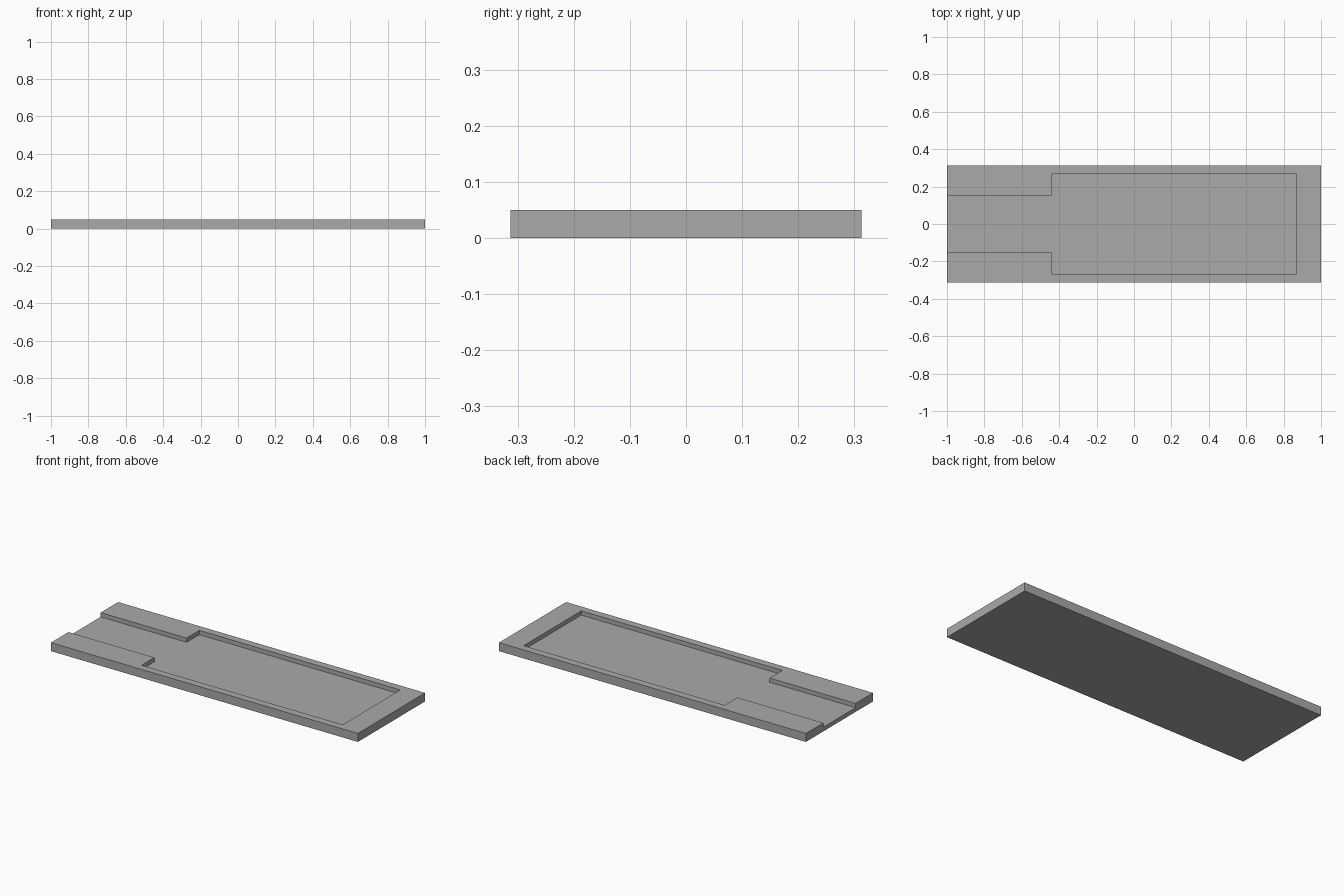
import bpy
import bmesh

cube = bpy.data.objects.get("Cube")
if cube:
    bpy.data.objects.remove(cube, do_unlink=True)

LENGTH, WIDTH, HEIGHT = 2.0, 0.625, 0.05
FLOOR = 0.025                       # height of the recess floor

grey = bpy.data.materials.new("plain grey")
grey.use_nodes = True
colour = (0.4, 0.4, 0.4, 1)
grey.diffuse_color = colour
grey.node_tree.nodes["Principled BSDF"].inputs["Base Color"].default_value = colour


def prism(name, outline, bottom, top):
    """Extrude a flat outline from bottom to top into a closed solid."""
    bm = bmesh.new()
    base = bm.faces.new([bm.verts.new((x, y, bottom)) for x, y in outline])
    result = bmesh.ops.extrude_face_region(bm, geom=[base])
    for item in result["geom"]:
        if isinstance(item, bmesh.types.BMVert):
            item.co.z = top
    bmesh.ops.recalc_face_normals(bm, faces=bm.faces)
    mesh = bpy.data.meshes.new(name)
    bm.to_mesh(mesh)
    bm.free()
    mesh.materials.append(grey)
    obj = bpy.data.objects.new(name, mesh)
    bpy.context.collection.objects.link(obj)
    return obj


def mirrored(half):
    """Complete a half outline by reflecting it across the x axis."""
    return half + [(x, -y) for x, y in reversed(half)]


# Rectangular slab
tray = prism("tray", mirrored([(-LENGTH / 2, WIDTH / 2), (LENGTH / 2, WIDTH / 2)]), 0, HEIGHT)

# Wide pocket with a narrower channel running out through one end
recess = prism("recess_cutter",
               mirrored([(-1.1, 0.15), (-0.44, 0.15), (-0.44, 0.268), (0.87, 0.268)]),
               FLOOR, HEIGHT + 0.05)
recess.hide_render = True
recess.hide_viewport = True
recess.display_type = 'WIRE'

cut = tray.modifiers.new("recess", 'BOOLEAN')
cut.operation = 'DIFFERENCE'
cut.solver = 'EXACT'
cut.object = recess
